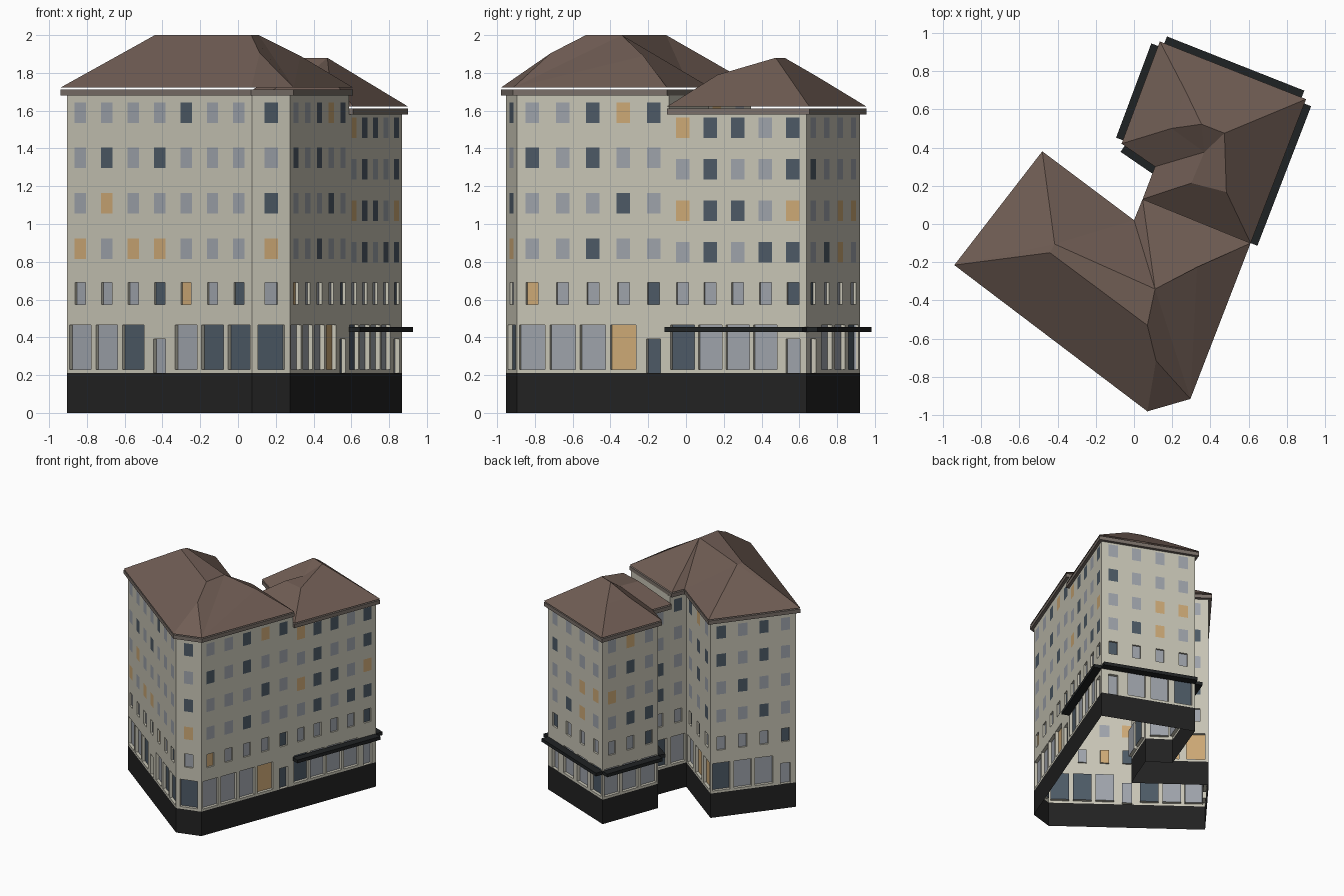
import bpy, bmesh, math, random
from mathutils import Vector

if "Cube" in bpy.data.objects:
    bpy.data.objects.remove(bpy.data.objects["Cube"])
random.seed(4)

def mat(name, r, g, b):
    m = bpy.data.materials.new(name)
    lin = [((c / 255 + 0.055) / 1.055) ** 2.4 if c > 10 else c / 3294 for c in (r, g, b)]
    m.diffuse_color = (*lin, 1)
    m.use_nodes = True
    m.node_tree.nodes["Principled BSDF"].inputs["Base Color"].default_value = m.diffuse_color
    return m

WALL = mat("plaster", 200, 197, 182)
GREY = mat("pale_glass", 158, 163, 171)
DARK = mat("dark_glass", 77, 90, 102)
GOLD = mat("lit_glass", 205, 169, 118)
ROOF = mat("roof_brown", 112, 93, 84)
TRIM = mat("cornice_grey", 122, 112, 105)
BASE = mat("plinth_black", 34, 34, 34)
AWN = mat("awning_black", 31, 34, 35)

def finish(name, bm, mats):
    me = bpy.data.meshes.new(name)
    bm.to_mesh(me)
    bm.free()
    for m in mats:
        me.materials.append(m)
    ob = bpy.data.objects.new(name, me)
    bpy.context.collection.objects.link(ob)
    return ob

def face(bm, pts, mi=0):
    f = bm.faces.new([bm.verts.new(p) for p in pts])
    f.material_index = mi
    return f

def inset(poly, dist):
    """Mitred inward offset of a counter-clockwise outline."""
    out, n = [], len(poly)
    for i in range(n):
        p0, p, p1 = (Vector(poly[j % n]) for j in (i - 1, i, i + 1))
        d0, d1 = (p - p0).normalized(), (p1 - p).normalized()
        n0, n1 = Vector((-d0.y, d0.x)), Vector((-d1.y, d1.x))
        out.append(p + (n0 + n1) * dist / (1 + n0.dot(n1)))
    return out

# Eave outline corners
P = dict(a=(-.94, -.215), b=(.07, -.98), c=(.295, -.915), d=(.61, -.10), i=(.90, .653),
         j=(.135, .955), k=(-.065, .42), l=(.11, .30), e=(.045, .13), f=(0, .02), g=(-.48, .38))
whole, tall, low = "abcdijklefg", "abcdefg", "dijkle"
W = dict(zip(whole, inset([P[c] for c in whole], .025)))

# Facades: a grid of cells, each with a cut window; rows from street to eave
GROUND = [(.21, .52, .23, .465, .145, .025), (.52, .75, .575, .69, .068, .015)]

def rows(first, pitch, top):
    r = list(GROUND)
    z = .75
    for n in range(4):
        c = first + pitch * n
        z1 = top if n == 3 else c + pitch / 2
        r.append((z, z1, c - .054, c + .054, .076, 0))
        z = z1
    return r

TALL, LOW = rows(.87, .24, 1.68), rows(.85, .22, 1.58)
GLASS = {"g": 1, "d": 2, "o": 3}

def facade(bm, s, t, n, spec, panes=None, doors=()):
    p, q = W[s], W[t]
    u = (q - p) / n
    L = u.length
    inward = Vector((-u.y, u.x)).normalized()

    def pt(x, z, depth=0):
        v = p + u * x + inward * depth
        return (v.x, v.y, z)

    def quad(x0, x1, z0, z1, mi=0, depth=0):
        face(bm, [pt(x0, z0, depth), pt(x1, z0, depth), pt(x1, z1, depth), pt(x0, z1, depth)], mi)

    for r, (z0, z1, w0, w1, width, dep) in enumerate(spec):
        for k in range(n):
            hw, top, bot = min(width / L, .86) / 2, w1, w0
            if r == 0 and k in doors:
                hw, top, bot = .04 / L, .39, .212
            if L < .14:                       # blank narrow strip
                quad(k, k + 1, z0, z1)
                continue
            x0, x1 = k + .5 - hw, k + .5 + hw
            quad(k, k + 1, z0, bot)
            quad(k, k + 1, top, z1)
            quad(k, x0, bot, top)
            quad(x1, k + 1, bot, top)
            c = panes[r][k] if panes else random.choice("gggggdddo")
            quad(x0, x1, bot, top, GLASS[c], dep)
            if dep:                           # reveals
                loop = [(x0, bot), (x1, bot), (x1, top), (x0, top)]
                for m in range(4):
                    A, B = loop[m], loop[(m + 1) % 4]
                    face(bm, [pt(*A), pt(*B), pt(*B, dep), pt(*A, dep)])

bm = bmesh.new()
facade(bm, "a", "b", 7, TALL, ["ggdggdd", "gggdogd", "ogooggg", "goggggg", "gdgdggg", "ggggdgg"], (3,))
facade(bm, "b", "c", 1, TALL, "dgodgd")
facade(bm, "c", "d", 5, TALL, ["gggod", "ogggd", "ggdgg", "gggdg", "dgdgg", "ggdod"], (4,))
facade(bm, "d", "i", 5, LOW, ["dgggg", "ggggd", "gdgdd", "oddgo", "gdggd", "oddgd"], (4,))
facade(bm, "i", "j", 4, LOW, None, (0,))
facade(bm, "j", "k", 3, LOW)
facade(bm, "k", "l", 1, LOW)
facade(bm, "l", "e", 1, LOW)
facade(bm, "e", "f", 1, TALL)
facade(bm, "f", "g", 3, TALL)
facade(bm, "g", "a", 4, TALL, None, (3,))
# strip of tall-wing end wall above the low wing
face(bm, [(*W["d"], 1.5), (*W["e"], 1.5), (*W["e"], 1.68), (*W["d"], 1.68)])
finish("facades", bm, [WALL, GREY, DARK, GOLD])

# Plinth: open black band
bm = bmesh.new()
for s, t in zip(whole, whole[1:] + whole[0]):
    p, q = W[s], W[t]
    face(bm, [(*p, 0), (*q, 0), (*q, .21), (*p, .21)])
finish("plinth", bm, [BASE])

# Cornices: box-section rings under the eaves
def cornice(name, keys, z0, z1):
    outer = [Vector(P[c]) for c in keys]
    inner = inset(outer, .026)
    bm = bmesh.new()
    n = len(keys)
    for i in range(n):
        j = (i + 1) % n
        o0, o1, i0, i1 = outer[i], outer[j], inner[i], inner[j]
        face(bm, [(*o0, z0), (*o1, z0), (*o1, z1), (*o0, z1)])
        face(bm, [(*i0, z0), (*i1, z0), (*o1, z0), (*o0, z0)])
        face(bm, [(*o0, z1), (*o1, z1), (*i1, z1), (*i0, z1)])
    finish(name, bm, [TRIM])

cornice("tall_cornice", tall, 1.68, 1.712)
cornice("low_cornice", low, 1.58, 1.612)

# Hipped roofs: eave corners plus a few ridge points
def roof(name, keys, eave, ridge, faces):
    pts = {c: (*P[c], eave) for c in keys}
    pts.update(ridge)
    bm = bmesh.new()
    for f in faces.split():
        fc = face(bm, [pts[c] for c in f])
        fc.normal_update()
        if fc.normal.z < 0:
            fc.normal_flip()
    bmesh.ops.remove_doubles(bm, verts=bm.verts, dist=.0005)
    finish(name, bm, [ROOF])

roof("tall_roof", tall, 1.722,
     dict(R=(-.44, -.15, 2), S=(-.415, -.105, 2), T=(.07, -.53, 2), K=(.115, -.715, 1.905),
          M=(.11, -.34, 2), Q=(.33, -.225, 1.89)),
     "abKTR bcK cdQ cQM cMTK deM dMQ efM gfS fMS MTRS aRS aSg")
roof("low_roof", low, 1.622,
     dict(T=(.353, .522, 1.88), U=(.473, .475, 1.88), V=(.483, .167, 1.79), M=(.27, .695, 1.78),
          N=(.196, .50, 1.785), X=(.368, .376, 1.787), Y=(.30, .214, 1.785)),
     "diUV ijMTU jkNM NTM klXN leYX edVY NXT XUT XYVU")

# Awnings: slabs round the low wing
for name, s, t in (("right_awning", "d", "i"), ("back_awning", "i", "j"),
                   ("left_awning", "j", "k"), ("court_awning", "k", "l")):
    p, q = W[s], W[t]
    d = (q - p).normalized()
    mid = (p + q) / 2 + Vector((d.y, -d.x)) * .031
    bpy.ops.mesh.primitive_cube_add(size=1, location=(mid.x, mid.y, .442),
                                    rotation=(0, 0, math.atan2(d.y, d.x)))
    ob = bpy.context.object
    ob.name = name
    ob.scale = ((q - p).length, .064, .028)
    ob.data.materials.append(AWN)
